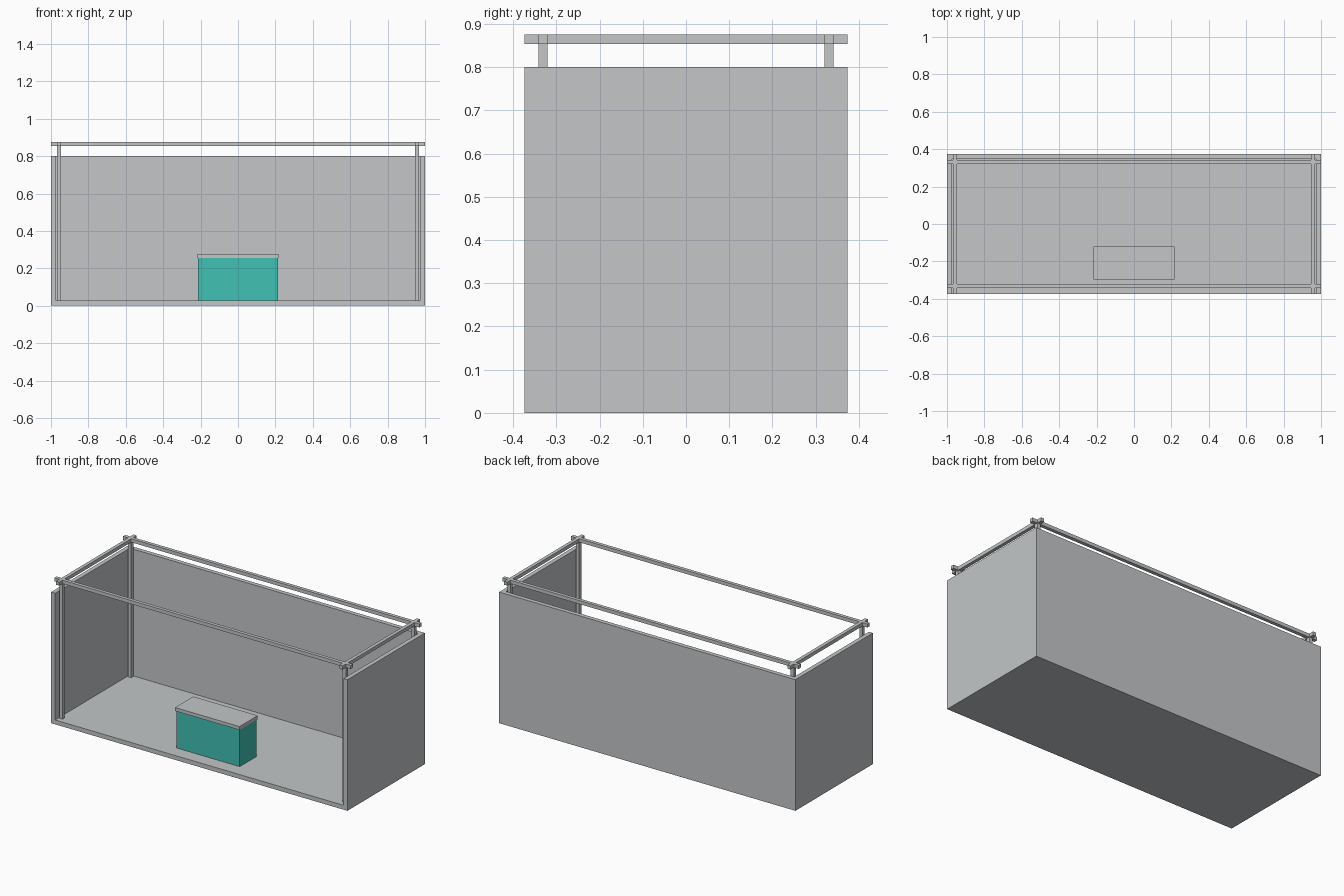
import bpy

if "Cube" in bpy.data.objects:
    bpy.data.objects.remove(bpy.data.objects["Cube"])


def material(name, rgb):
    m = bpy.data.materials.new(name)
    m.diffuse_color = (*rgb, 1.0)
    m.use_nodes = True
    m.node_tree.nodes["Principled BSDF"].inputs["Base Color"].default_value = m.diffuse_color
    return m


GREY = material("light_grey", (0.546, 0.565, 0.578))
TEAL = material("teal", (0.053, 0.533, 0.451))


def box(name, x, y, z, mat=GREY):
    """Box from (min, max) ranges on each axis."""
    bpy.ops.mesh.primitive_cube_add(size=1)
    ob = bpy.context.object
    ob.name = name
    for v in ob.data.vertices:
        v.co = [r[0] if c < 0 else r[1] for c, r in zip(v.co, (x, y, z))]
    ob.data.materials.append(mat)
    return ob


def around(c, half):
    return (c - half, c + half)


W, D, H = 1.0, 0.3733, 0.80      # half width, half depth, wall height
T = 0.0267                       # panel thickness
BAR = 0.0107                     # half thickness of the bars
PX, PY = 0.956, 0.331            # post centres
RAIL = (0.8535, 0.875)           # rail heights

# Open-fronted shell
box("floor", (-W + T, W - T), (-D, D - T), (0, T))
box("back_wall", (-W + T, W - T), (D - T, D), (0, H))
for side, s in (("left", -1), ("right", 1)):
    box(f"{side}_wall", sorted((s * W, s * (W - T))), (-D, D), (0, H))

# Corner posts and the crossing rails they carry
for side, sx in (("left", -1), ("right", 1)):
    box(f"{side}_rail", around(sx * PX, BAR), (-D, D), RAIL)
    for end, sy in (("front", -1), ("back", 1)):
        box(f"{end}_{side}_post", around(sx * PX, BAR),
            around(sy * PY, BAR), (T, RAIL[0]))
for end, sy in (("front", -1), ("back", 1)):
    box(f"{end}_rail", (-W, W), around(sy * PY, BAR), RAIL)

# Reception counter with a slightly overhanging top
CY = -0.2085
box("counter_body", around(0, 0.2133), around(CY, 0.08), (0.001, 0.2545), TEAL)
box("counter_top", around(0, 0.2175), around(CY, 0.088), (0.2545, 0.2755))
